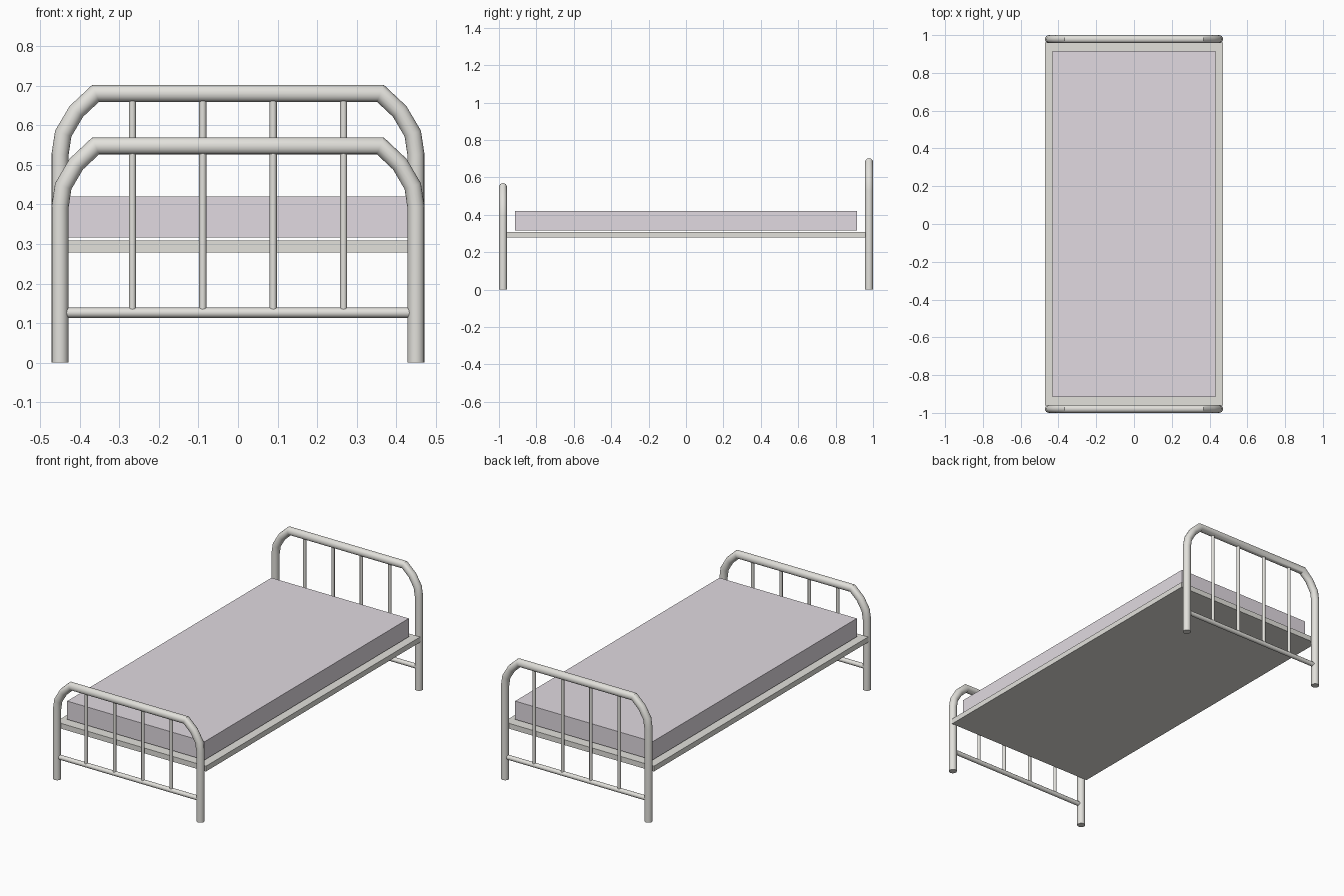
import bpy, bmesh, math
from mathutils import Vector

if "Cube" in bpy.data.objects:
    bpy.data.objects.remove(bpy.data.objects["Cube"])


def material(name, color):
    m = bpy.data.materials.new(name)
    m.diffuse_color = color
    m.use_nodes = True
    m.node_tree.nodes["Principled BSDF"].inputs["Base Color"].default_value = m.diffuse_color
    return m


METAL = material("painted_metal", (0.76, 0.75, 0.71, 1))
CLOTH = material("mattress_cloth", (0.75, 0.70, 0.75, 1))


def finish(bm, name, mat, smooth=False):
    bmesh.ops.recalc_face_normals(bm, faces=bm.faces)
    me = bpy.data.meshes.new(name)
    bm.to_mesh(me)
    bm.free()
    me.materials.append(mat)
    ob = bpy.data.objects.new(name, me)
    bpy.context.collection.objects.link(ob)
    if smooth:
        bpy.ops.object.select_all(action='DESELECT')
        ob.select_set(True)
        bpy.context.view_layer.objects.active = ob
        bpy.ops.object.shade_smooth_by_angle(angle=math.radians(35))
    return ob


def box(name, half_x, half_y, z0, z1, mat):
    bm = bmesh.new()
    bmesh.ops.create_cube(bm, size=1)
    for v in bm.verts:
        v.co = (v.co.x * 2 * half_x, v.co.y * 2 * half_y,
                (z0 + z1) / 2 + v.co.z * (z1 - z0))
    return finish(bm, name, mat)


def tube(name, path, y, r, sides=16):
    """Sweep a circle with mitred corners along an x-z path at depth y."""
    pts = [Vector(p) for p in path]
    normals = []
    for a, b in zip(pts, pts[1:]):
        d = (b - a).normalized()
        normals.append(Vector((-d.y, d.x)))
    bm = bmesh.new()
    rings = []
    for i, p in enumerate(pts):
        n0, n1 = normals[max(i - 1, 0)], normals[min(i, len(normals) - 1)]
        mitre = (n0 + n1) / (1 + n0.dot(n1))
        ring = []
        for k in range(sides):
            t = 2 * math.pi * k / sides
            q = p + mitre * r * math.cos(t)
            ring.append(bm.verts.new((q.x, y + r * math.sin(t), q.y)))
        rings.append(ring)
    for a, b in zip(rings, rings[1:]):
        for k in range(sides):
            j = (k + 1) % sides
            bm.faces.new((a[k], a[j], b[j], b[k]))
    bm.faces.new(rings[0])
    bm.faces.new(rings[-1])
    return finish(bm, name, METAL, True)


def end_frame(prefix, y, top):
    # bent tube: leg, three-segment bend, top rail, mirrored back down
    half = [(0.45, 0), (0.45, top - 0.155), (0.442, top - 0.102),
            (0.409, top - 0.046), (0.36, top)]
    path = half + [(-x, z) for x, z in reversed(half)]
    tube(prefix + "_bent_tube", path, y, 0.0215)
    # lower rail and upright spindles
    tube(prefix + "_lower_rail", [(-0.435, 0.126), (0.435, 0.126)], y, 0.013, 12)
    for i in range(4):
        x = -0.267 + 0.178 * i
        tube(f"{prefix}_spindle_{i + 1}", [(x, 0.132), (x, top - 0.005)], y, 0.009, 12)


end_frame("footboard", -0.9785, 0.548)
end_frame("headboard", 0.9785, 0.681)

# bed base and mattress
box("bed_base", 0.471, 0.96, 0.279, 0.309, METAL)
box("mattress", 0.431, 0.915, 0.316, 0.42, CLOTH)
